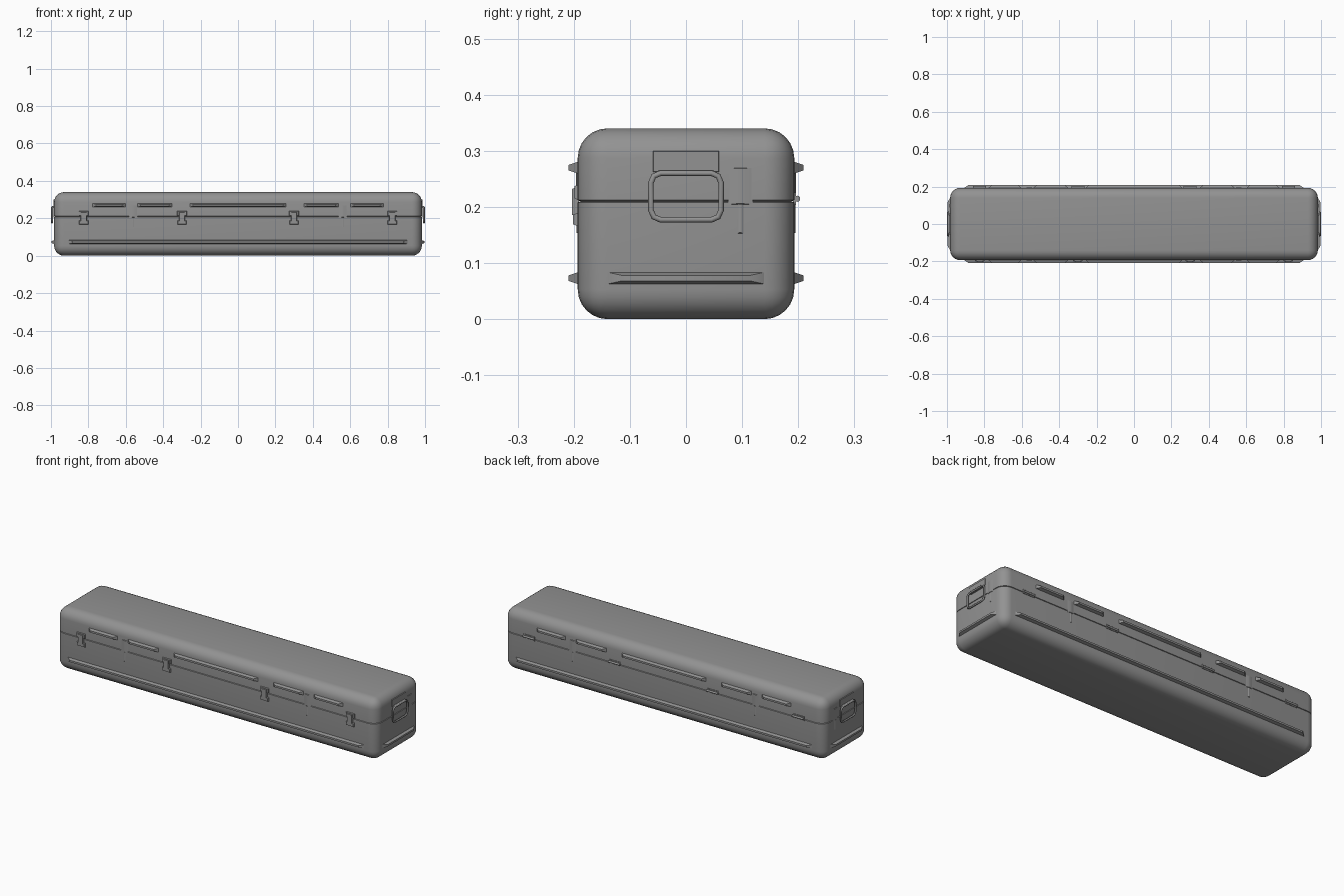
import bpy, bmesh
from math import radians, pi
from mathutils import Matrix, Vector

if "Cube" in bpy.data.objects:
    bpy.data.objects.remove(bpy.data.objects["Cube"])

HX, HY, H, SEAM = 0.983, 0.193, 0.34, 0.21

grey = bpy.data.materials.new("dark_grey")
grey.diffuse_color = (0.29, 0.29, 0.29, 1)
grey.use_nodes = True
grey.node_tree.nodes["Principled BSDF"].inputs["Base Color"].default_value = grey.diffuse_color


def finish(name, bm):
    bmesh.ops.recalc_face_normals(bm, faces=bm.faces)
    me = bpy.data.meshes.new(name)
    bm.to_mesh(me)
    bm.free()
    me.materials.append(grey)
    ob = bpy.data.objects.new(name, me)
    bpy.context.collection.objects.link(ob)
    bpy.ops.object.select_all(action='DESELECT')
    ob.select_set(True)
    bpy.context.view_layer.objects.active = ob
    bpy.ops.object.shade_smooth_by_angle(angle=radians(35))
    return ob


def place(side):
    """Local -y is outward, local x runs along the wall; side is 0..3 quarter turns."""
    dist = HX if side % 2 else HY
    return Matrix.Rotation(side * pi / 2, 4, 'Z') @ Matrix.Translation((0, -dist, 0))


def shell(name, upper):
    # half of a rounded box, with its rim turned in to form the seam groove
    bm = bmesh.new()
    bmesh.ops.create_cube(bm, size=1)
    for v in bm.verts:
        v.co = Vector((v.co.x * 2 * HX, v.co.y * 2 * HY, (v.co.z + 0.5) * H))
    bmesh.ops.bevel(bm, geom=bm.edges[:], offset=0.053, segments=6, profile=0.5, affect='EDGES')
    lip = SEAM + (0.002 if upper else -0.002)
    bmesh.ops.bisect_plane(bm, geom=bm.verts[:] + bm.edges[:] + bm.faces[:], plane_co=(0, 0, lip), plane_no=(0, 0, 1))
    bmesh.ops.bisect_plane(bm, geom=bm.verts[:] + bm.edges[:] + bm.faces[:], plane_co=(0, 0, SEAM),
                           plane_no=(0, 0, 1), clear_inner=upper, clear_outer=not upper)
    for v in bm.verts:
        if abs(v.co.z - SEAM) < 1e-4:
            v.co.x *= 1 - 0.005 / HX
            v.co.y *= 1 - 0.005 / HY
    return finish(name, bm)


def frustum(bm, side, x0, x1, z0, z1, out, dx=0.0, dz=0.0, back=0.002):
    # raised pad on a wall whose outer face shrinks by dx, dz
    m = place(side)
    ring = lambda a, b, c, d, y: [bm.verts.new(m @ Vector(p)) for p in
                                 ((a, y, c), (b, y, c), (b, y, d), (a, y, d))]
    r0 = ring(x0, x1, z0, z1, back)
    r1 = ring(x0 + dx, x1 - dx, z0 + dz, z1 - dz, -out)
    bm.faces.new(r0)
    bm.faces.new(r1)
    for i in range(4):
        j = (i + 1) % 4
        bm.faces.new((r0[i], r0[j], r1[j], r1[i]))


shell("case_base", False)
shell("case_lid", True)

# stiffening ribs
lower, upper = bmesh.new(), bmesh.new()
for side in (0, 2):
    frustum(lower, side, -0.91, 0.91, 0.062, 0.084, 0.016, 0.025, 0.006)
    for a, b in ((-0.78, -0.6), (-0.54, -0.35), (-0.26, 0.26), (0.35, 0.54), (0.6, 0.78)):
        frustum(upper, side, a, b, 0.259, 0.281, 0.016, 0.02, 0.006)
for side in (1, 3):
    frustum(lower, side, -0.142, 0.142, 0.062, 0.084, 0.015, 0.027, 0.006)
finish("lower_ribs", lower)
finish("upper_ribs", upper)

# alignment tabs bridging the seam
tabs = bmesh.new()
for side, xs in ((0, (-0.56, 0.56)), (2, (-0.56, 0.56)), (1, (0.097,)), (3, (-0.097,))):
    for x in xs:
        frustum(tabs, side, x - 0.022, x + 0.022, 0.204, 0.27, 0.003, 0.018, 0.002, 0.0005)
        frustum(tabs, side, x - 0.006, x + 0.006, 0.152, 0.206, 0.002, 0.004, 0.002, 0.0005)
finish("alignment_tabs", tabs)

# latches in front, hinges at the back
for i, x in enumerate((-0.825, -0.3, 0.3, 0.825)):
    bm = bmesh.new()
    frustum(bm, 0, x - 0.027, x + 0.027, 0.212, 0.24, 0.006, 0.003, 0.003)
    frustum(bm, 0, x - 0.017, x + 0.017, 0.182, 0.236, 0.010, 0.003, 0.004)
    frustum(bm, 0, x - 0.025, x + 0.025, 0.165, 0.19, 0.008, 0.003, 0.004)
    finish(f"latch_{i + 1}", bm)

    bm = bmesh.new()
    frustum(bm, 2, x - 0.035, x + 0.035, 0.203, 0.226, 0.003)
    rot = Matrix.Translation((x, HY + 0.005, 0.2145)) @ Matrix.Rotation(pi / 2, 4, 'Y')
    bmesh.ops.create_cone(bm, cap_ends=True, segments=12, radius1=0.0055, radius2=0.0055, depth=0.07, matrix=rot)
    finish(f"hinge_{i + 1}", bm)

# carrying handles: mounting plate and a bent bar on each end
for side, label in ((1, "right"), (3, "left")):
    bm = bmesh.new()
    frustum(bm, side, -0.059, 0.059, 0.262, 0.30, 0.003, 0.001, 0.001)
    frustum(bm, side, -0.05, 0.05, 0.255, 0.266, 0.010, 0.002, 0.002)
    finish(f"{label}_handle_plate", bm)

    cu = bpy.data.curves.new(f"{label}_handle_bar", 'CURVE')
    cu.dimensions = '3D'
    cu.bevel_depth, cu.bevel_resolution = 0.005, 2
    cu.materials.append(grey)
    w, b, t, r = 0.0625, 0.177, 0.260, 0.017
    pts = []
    for sx, z, s in ((w, t, -1), (w, b, 1), (-w, b, 1), (-w, t, -1)):
        k = 1 if sx > 0 else -1
        corner = [(sx, z + s * r), (sx - k * r * 0.3, z + s * r * 0.3), (sx - k * r, z)]
        # run clockwise around the loop
        flip = (sx > 0) == (z == t)
        pts += corner[::-1] if flip else corner
    sp = cu.splines.new('POLY')
    sp.points.add(len(pts) - 1)
    for p, (x, z) in zip(sp.points, pts):
        p.co = (*(place(side) @ Vector((x, -0.011, z))), 1)
    sp.use_cyclic_u = True
    sp.use_smooth = True
    bpy.context.collection.objects.link(bpy.data.objects.new(cu.name, cu))
